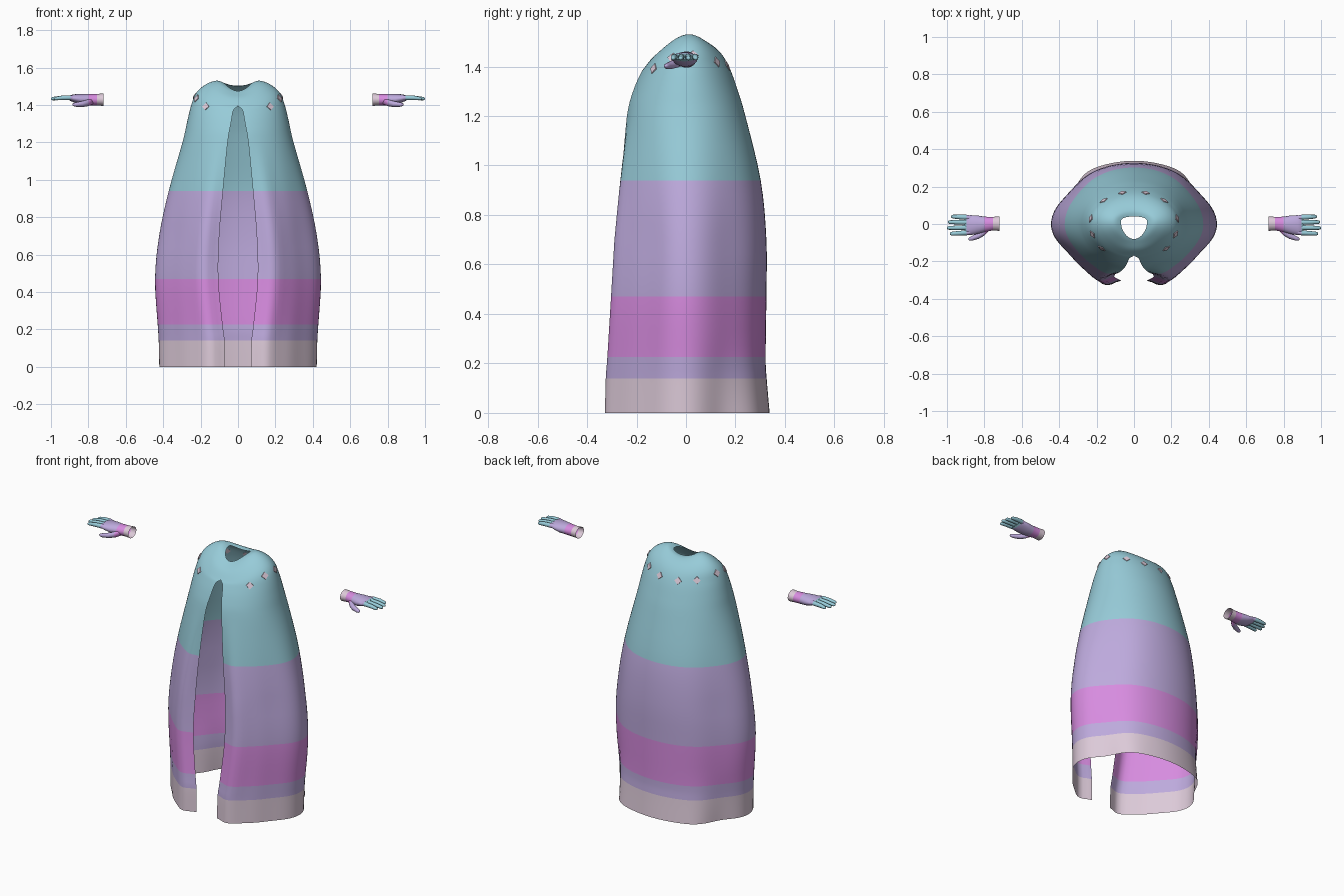
import bpy, bmesh, math
from mathutils import Vector, Matrix
from mathutils.bvhtree import BVHTree

if "Cube" in bpy.data.objects:
    bpy.data.objects.remove(bpy.data.objects["Cube"])

# Materials
def material(name, rgb):
    m = bpy.data.materials.new(name)
    m.diffuse_color = (*rgb, 1)
    m.use_nodes = True
    m.node_tree.nodes["Principled BSDF"].inputs["Base Color"].default_value = m.diffuse_color
    return m

MATS = [material("pale_pink", (0.72, 0.59, 0.69)),
        material("lavender", (0.51, 0.40, 0.72)),
        material("orchid", (0.68, 0.26, 0.74)),
        material("soft_teal", (0.31, 0.60, 0.69))]
PALE, LAVENDER, ORCHID, TEAL = range(4)

def finish(bm, name, angle=50, smooth=True):
    bmesh.ops.recalc_face_normals(bm, faces=bm.faces)
    me = bpy.data.meshes.new(name)
    bm.to_mesh(me)
    bm.free()
    for m in MATS:
        me.materials.append(m)
    ob = bpy.data.objects.new(name, me)
    bpy.context.collection.objects.link(ob)
    if smooth:
        bpy.context.view_layer.objects.active = ob
        ob.select_set(True)
        bpy.ops.object.shade_smooth_by_angle(angle=math.radians(angle))
        ob.select_set(False)
    return ob

def band(value, bands):
    return next(m for limit, m in bands if value < limit)

def bridge(bm, rings, closed):
    n = len(rings[0])
    for a, b in zip(rings, rings[1:]):
        for i in range(n if closed else n - 1):
            j = (i + 1) % n
            bm.faces.new((a[i], a[j], b[j], b[i]))

def catmull(p0, p1, p2, p3, t):
    return [0.5 * (2 * b + (c - a) * t + (2 * a - 5 * b + 4 * c - d) * t * t
                   + (3 * b - a - 3 * c + d) * t ** 3)
            for a, b, c, d in zip(p0, p1, p2, p3)]

def bump(x, centre, width):
    return math.exp(-((x - centre) / width) ** 2)

# Cloak rings: side z, front z, back z, half width, front depth, back depth, half slit
ROWS = [(0, 0, 0, .425, .325, .338, .07),
        (.14, .14, .14, .428, .322, .326, .072),
        (.225, .225, .225, .433, .318, .322, .082),
        (.47, .47, .47, .447, .308, .325, .105),
        (.70, .70, .70, .425, .293, .325, .10),
        (.94, .94, .94, .372, .275, .302, .08),
        (1.20, 1.20, 1.20, .297, .243, .24, .055),
        (1.31, 1.30, 1.31, .272, .216, .207, .038),
        (1.40, 1.372, 1.39, .25, .184, .178, .024),
        (1.465, 1.395, 1.445, .223, .168, .148, 0),
        (1.51, 1.435, 1.483, .172, .136, .11, 0),
        (1.53, 1.462, 1.502, .112, .10, .07, 0),
        (1.515, 1.475, 1.50, .07, .08, .04, 0)]
SEG, STEP = 96, 4

def cloak_ring(bm, row):
    zs, zf, zb, a, f, b, s = row
    s = max(s, 0)
    d = math.asin(s / a)
    low = min(1, max(0, (1.2 - zs) / 0.5))      # drape of the lower cloth
    hem = max(0, 1 - zs / 0.3)
    ring = []
    for i in range(SEG + 1):
        th = d + (2 * math.pi - 2 * d) * i / SEG
        c = math.cos(th)
        turn = min(th, 2 * math.pi - th)
        # narrower diagonals, with a soft dent in the hem behind the hips
        k = 1 - low * (.065 * bump(turn, 1.0, .33) + .065 * bump(turn, 2.16, .36))
        k -= hem * .035 * (bump(turn, 2.0, .25) - bump(turn, 2.5, .25))
        # front panels bulge, slit edges turn slightly inwards
        y = -c * (f if c > 0 else b) * k
        y += low * (.022 * bump(turn, d, .12) - .025 * bump(turn, d + .2, .16))
        z = zs + ((zf if c > 0 else zb) - zs) * c * c
        y += .012 * max(0, min(1, (zs - 1.42) / .08)) * (1 - c * c)
        ring.append(bm.verts.new((a * k * math.sin(th), y, z)))
    return ring

bm = bmesh.new()
rings = []
for i in range(len(ROWS) - 1):
    p = [ROWS[max(0, min(len(ROWS) - 1, i + k))] for k in (-1, 0, 1, 2)]
    rings += [cloak_ring(bm, catmull(*p, t / STEP)) for t in range(STEP)]
rings.append(cloak_ring(bm, ROWS[-1]))
bridge(bm, rings, False)
bmesh.ops.remove_doubles(bm, verts=bm.verts, dist=0.0005)
for f in bm.faces:
    f.material_index = band(f.calc_center_median().z,
                            [(.14, PALE), (.225, LAVENDER), (.47, ORCHID),
                             (.94, LAVENDER), (9, TEAL)])
bm.normal_update()
tree = BVHTree.FromBMesh(bm)
finish(bm, "cloak")

# Diamond studs round the shoulders, thin plates on the cloth
bm = bmesh.new()
for x, y, z in [(.065, .18, 1.41), (.165, .13, 1.42), (.232, .03, 1.445),
                (.23, -.06, 1.44), (.178, -.14, 1.395)]:
    for side in (-1, 1):
        loc, nor, _, _ = tree.find_nearest(Vector((x * side, y, z)))
        if nor.dot(Vector((loc.x, loc.y, 0.1))) < 0:
            nor = -nor
        rot = nor.to_track_quat('Z', 'Y').to_matrix().to_4x4()
        bmesh.ops.create_cone(bm, cap_ends=True, segments=4, radius1=.022,
                              radius2=.021, depth=.005,
                              matrix=Matrix.Translation(loc + nor * .001) @ rot)
finish(bm, "shoulder_studs", smooth=False)

# Gloves
def tube(bm, side, sections, n=12, cap_start=True):
    """Loft ellipses (x, y, z, ry, rz) lying across the x axis."""
    rings = []
    for x, y, z, ry, rz in sections:
        rings.append([bm.verts.new((x * side,
                                    y + ry * math.cos(2 * math.pi * i / n),
                                    z + rz * math.sin(2 * math.pi * i / n)))
                      for i in range(n)])
    bridge(bm, rings, True)
    bm.faces.new(rings[-1])
    if cap_start:
        bm.faces.new(rings[0])

def glove(name, side):
    bm = bmesh.new()
    # cuff and palm, open at the wrist
    tube(bm, side, [(.72, .002, 1.428, .039, .033), (.755, .002, 1.428, .036, .031),
                    (.80, -.002, 1.428, .041, .031), (.84, -.004, 1.430, .050, .029),
                    (.875, -.006, 1.435, .053, .022), (.895, -.007, 1.437, .050, .016),
                    (.905, -.007, 1.437, .042, .009)], 24, False)
    # four fingers
    for y, tip in [(.036, .978), (.009, .995), (-.019, 1.0), (-.047, .985)]:
        tube(bm, side, [(.87, y * .9, 1.437, .012, .012), (.895, y, 1.439, .0135, .013),
                        (.94, y * 1.05, 1.438, .012, .012),
                        (tip - .01, y * 1.1, 1.434, .010, .009),
                        (tip - .003, y * 1.1, 1.433, .007, .006),
                        (tip, y * 1.1, 1.433, .002, .002)])
    # thumb
    tube(bm, side, [(.775, -.018, 1.420, .016, .016), (.80, -.042, 1.412, .020, .018),
                    (.83, -.062, 1.405, .017, .016), (.865, -.076, 1.402, .013, .012),
                    (.880, -.080, 1.402, .009, .008), (.886, -.081, 1.402, .002, .002)])
    for f in bm.faces:
        f.material_index = band(abs(f.calc_center_median().x),
                                [(.755, PALE), (.80, ORCHID), (.895, LAVENDER), (9, TEAL)])
    finish(bm, name)

glove("right_glove", -1)
glove("left_glove", 1)
